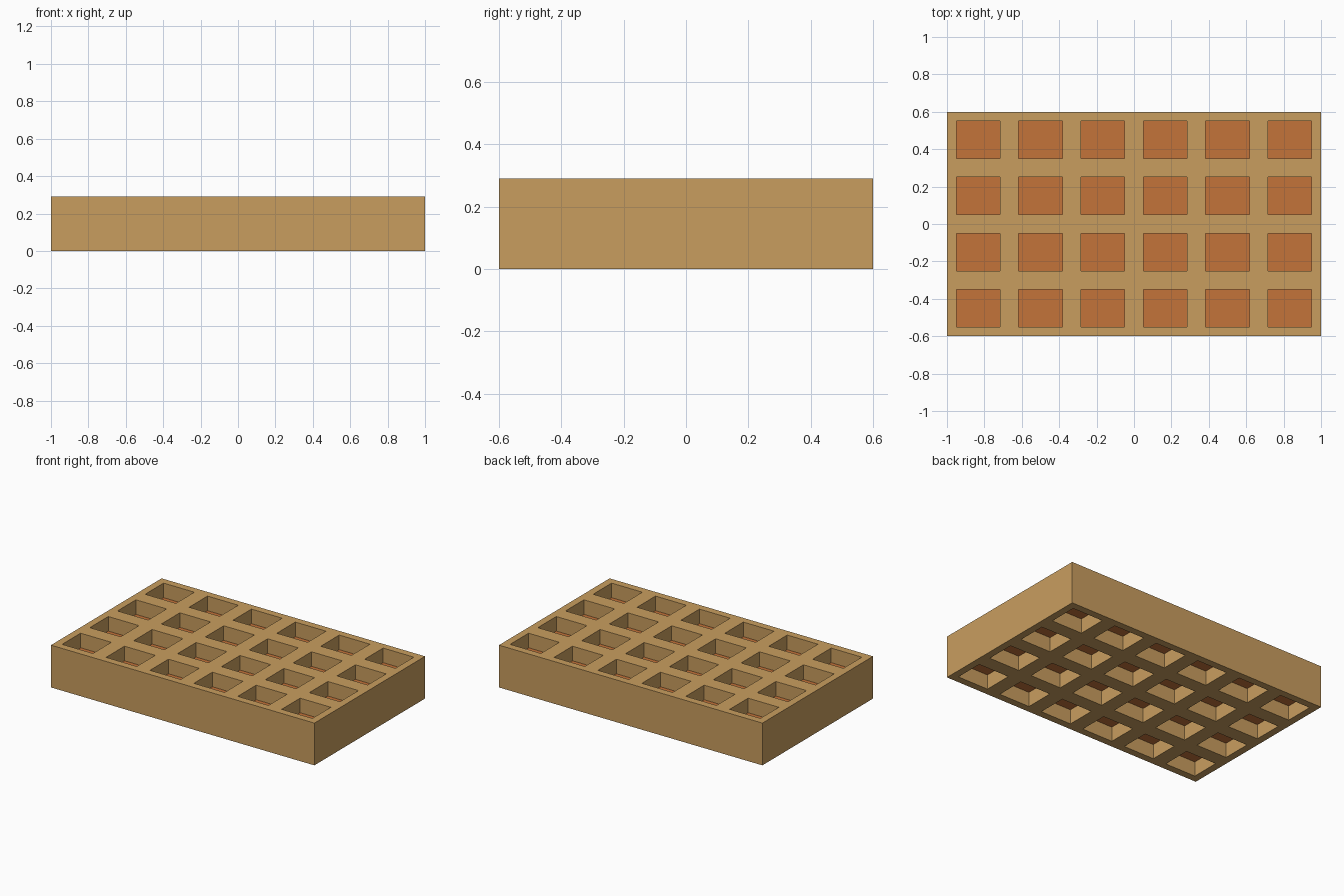
import bpy, bmesh

if "Cube" in bpy.data.objects:
    bpy.data.objects.remove(bpy.data.objects["Cube"])

HEIGHT = 0.29
FLOOR_LOW, FLOOR_HIGH = 0.10, 0.19
COLS, ROWS = 6, 4
HOLE_X, HOLE_Y = 7 / 30, 0.2
RIB = 0.1


def linear(c):
    c /= 255
    return c / 12.92 if c <= 0.04045 else ((c + 0.055) / 1.055) ** 2.4


def material(name, rgb):
    m = bpy.data.materials.new(name)
    m.diffuse_color = (*[linear(c) for c in rgb], 1)
    m.use_nodes = True
    m.node_tree.nodes["Principled BSDF"].inputs["Base Color"].default_value = m.diffuse_color
    return m


def add_object(name, bm, mat):
    bmesh.ops.recalc_face_normals(bm, faces=bm.faces)
    me = bpy.data.meshes.new(name)
    bm.to_mesh(me)
    bm.free()
    me.materials.append(mat)
    ob = bpy.data.objects.new(name, me)
    bpy.context.collection.objects.link(ob)
    return ob


def breaks(count, hole):
    """Rib and hole boundaries along one axis, centred on zero."""
    half = count * (hole + RIB) / 2
    out = [-half]
    for i in range(count):
        a = -half + RIB / 2 + i * (hole + RIB)
        out += [a, a + hole]
    return out + [half]


tan = material("tan wood", (201, 158, 95))
orange = material("burnt orange", (195, 115, 58))

# Lattice frame: flat grid of cells without the holes, extruded upward
xs, ys = breaks(COLS, HOLE_X), breaks(ROWS, HOLE_Y)
bm = bmesh.new()
v = [[bm.verts.new((x, y, 0)) for y in ys] for x in xs]
for i in range(len(xs) - 1):
    for j in range(len(ys) - 1):
        if not (i % 2 and j % 2):
            bm.faces.new((v[i][j], v[i + 1][j], v[i + 1][j + 1], v[i][j + 1]))
ext = bmesh.ops.extrude_face_region(bm, geom=bm.faces[:], use_keep_orig=True)
top = [g for g in ext["geom"] if isinstance(g, bmesh.types.BMVert)]
bmesh.ops.translate(bm, verts=top, vec=(0, 0, HEIGHT))
add_object("lattice_frame", bm, tan)

# Pocket floors: one panel inside every opening
bm = bmesh.new()
for i in range(1, len(xs) - 1, 2):
    for j in range(1, len(ys) - 1, 2):
        cube = bmesh.ops.create_cube(bm, size=1)["verts"]
        bmesh.ops.scale(bm, verts=cube, vec=(HOLE_X, HOLE_Y, FLOOR_HIGH - FLOOR_LOW))
        bmesh.ops.translate(bm, verts=cube, vec=((xs[i] + xs[i + 1]) / 2,
                            (ys[j] + ys[j + 1]) / 2, (FLOOR_LOW + FLOOR_HIGH) / 2))
add_object("pocket_floors", bm, orange)
